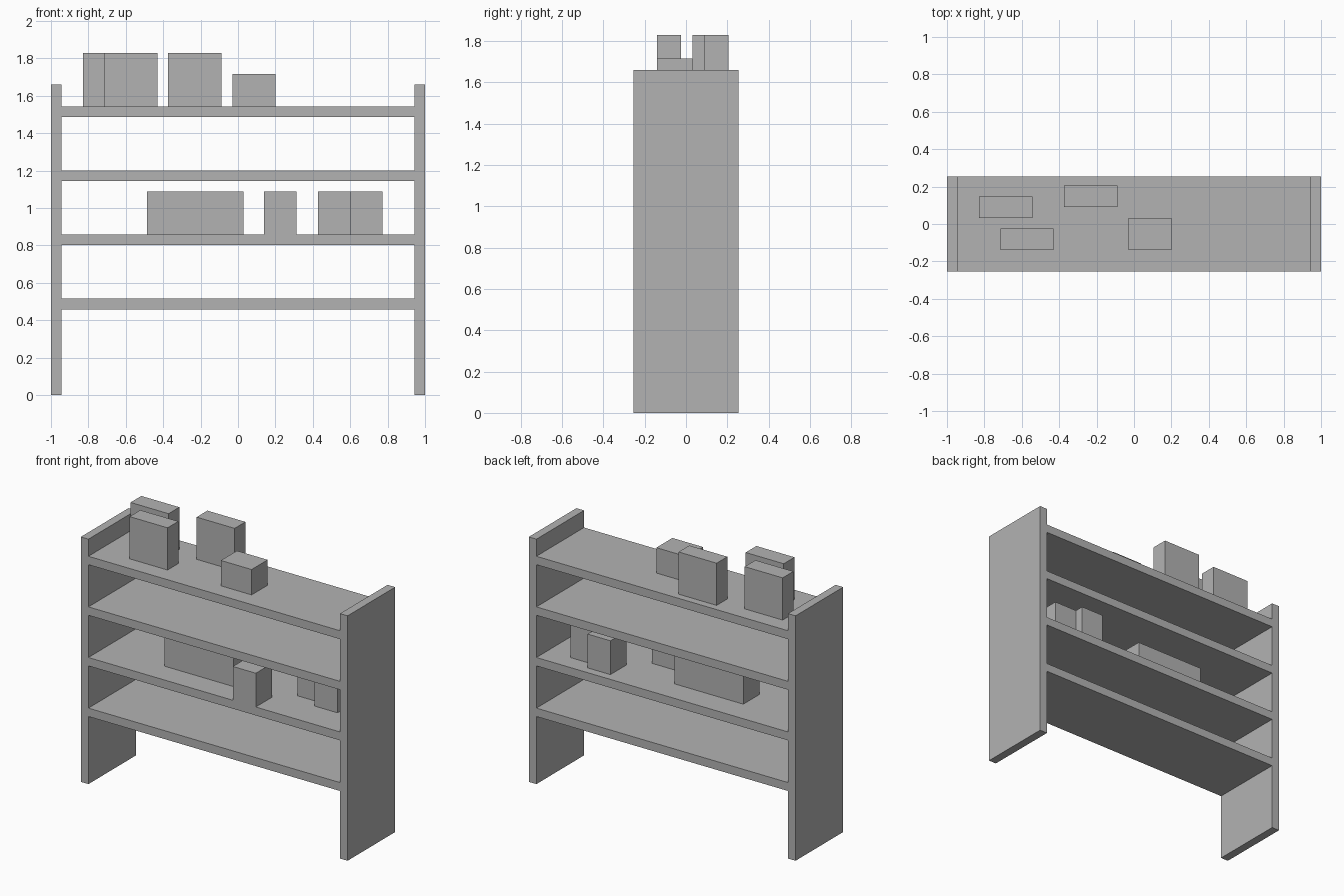
import bpy

if "Cube" in bpy.data.objects:
    bpy.data.objects.remove(bpy.data.objects["Cube"], do_unlink=True)

grey = bpy.data.materials.new("plain grey")
grey.use_nodes = True
colour = (0.45, 0.45, 0.45, 1)
grey.diffuse_color = colour
grey.node_tree.nodes["Principled BSDF"].inputs["Base Color"].default_value = colour


def box(name, x, y, z, size):
    """Box from its left, front, bottom corner and its size."""
    centre = [a + s / 2 for a, s in zip((x, y, z), size)]
    bpy.ops.mesh.primitive_cube_add(size=1, location=centre)
    obj = bpy.context.object
    obj.name = name
    obj.scale = size
    bpy.ops.object.transform_apply(location=False, rotation=False, scale=True)
    obj.data.materials.append(grey)
    return obj


THICK = 0.057
DEPTH = 0.51
HEIGHT = 1.66
FRONT = -DEPTH / 2

# Upright side panels
for name, x in (("right_panel", -1), ("left_panel", 1 - THICK)):
    box(name, x, FRONT, 0, (THICK, DEPTH, HEIGHT))

# Four evenly spaced shelves between the panels
SPACING = 0.343
tops = [0.515 + i * SPACING for i in range(4)]
for i, top in enumerate(tops):
    box(f"shelf_{i + 1}", -1 + THICK, FRONT, top - THICK,
        (2 - 2 * THICK, DEPTH, THICK))

# Upright cartons and a low carton on the top shelf
CARTON = (0.285, 0.115, 0.286)
for i, (x, y) in enumerate([(-0.828, 0.032), (-0.715, -0.14), (-0.373, 0.09)]):
    box(f"upright_carton_{i + 1}", x, y, tops[3], CARTON)
box("low_carton", -0.03, -0.14, tops[3], (0.23, 0.172, 0.172))

# Long crate and small square boxes on the third level
SIDE, TALL = 0.172, 0.229
box("long_crate", -0.487, -0.09, tops[1], (3 * SIDE, SIDE, TALL))
for i, (x, y) in enumerate([(0.14, FRONT), (0.428, 0.026), (0.6, -0.036)]):
    box(f"small_box_{i + 1}", x, y, tops[1], (SIDE, SIDE, TALL))
